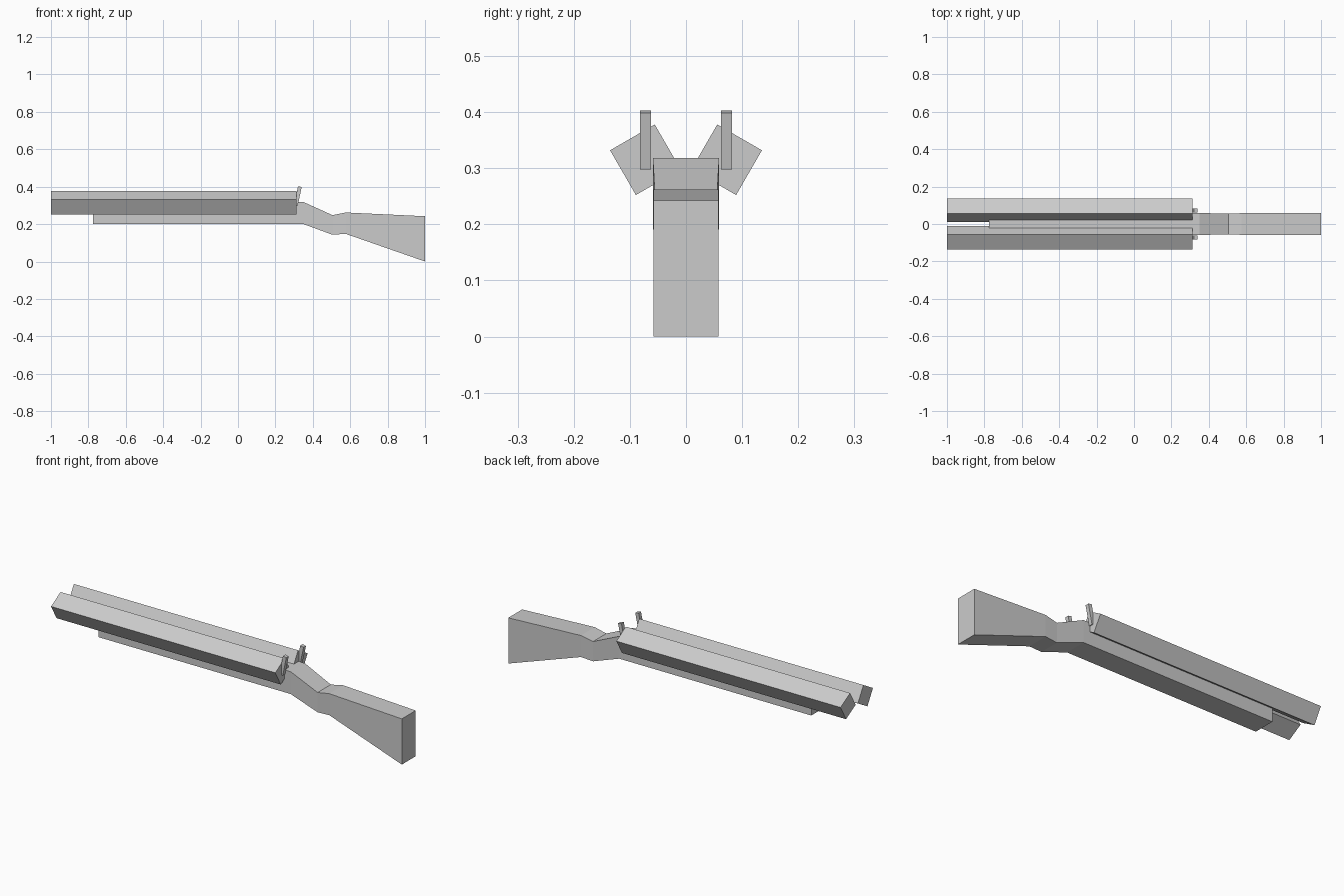
import bpy, bmesh, math
from mathutils import Matrix

if "Cube" in bpy.data.objects:
    bpy.data.objects.remove(bpy.data.objects["Cube"])

grey = bpy.data.materials.new("plain grey")
grey.diffuse_color = (0.6, 0.6, 0.6, 1)
grey.use_nodes = True
grey.node_tree.nodes["Principled BSDF"].inputs["Base Color"].default_value = grey.diffuse_color


def finish(bm, name):
    bmesh.ops.recalc_face_normals(bm, faces=bm.faces)
    mesh = bpy.data.meshes.new(name)
    bm.to_mesh(mesh)
    bm.free()
    mesh.materials.append(grey)
    obj = bpy.data.objects.new(name, mesh)
    bpy.context.collection.objects.link(obj)
    return obj


def box(name, centre, size, angle, axis):
    bm = bmesh.new()
    m = (Matrix.Translation(centre) @ Matrix.Rotation(angle, 4, axis)
         @ Matrix.Diagonal((*size, 1)))
    bmesh.ops.create_cube(bm, size=1, matrix=m)
    return finish(bm, name)


# Stock and fore-end: rectangular sections lofted along x
# (x, bottom z, top z, half width)
sections = [
    (-0.775, 0.20, 0.318, 0.059),
    (0.35, 0.20, 0.318, 0.059),
    (0.505, 0.143, 0.248, 0.055),
    (0.575, 0.148, 0.262, 0.058),
    (1.0, 0.0, 0.242, 0.058),
]
bm = bmesh.new()
rings = [[bm.verts.new((x, y, z)) for y, z in
          ((-w, lo), (w, lo), (w, hi), (-w, hi))]
         for x, lo, hi, w in sections]
for a, b in zip(rings, rings[1:]):
    for i in range(4):
        j = (i + 1) % 4
        bm.faces.new((a[i], a[j], b[j], b[i]))
bm.faces.new(rings[0])
bm.faces.new(rings[-1])
finish(bm, "stock")

# Paired square barrels and leaning hammers
for side, label in ((-1, "front"), (1, "back")):
    box(label + "_barrel", (-0.3435, side * 0.0725, 0.315),
        (1.313, 0.092, 0.092), -side * math.radians(30), 'X')
    box(label + "_hammer", (0.32, side * 0.072, 0.35),
        (0.02, 0.02, 0.103), math.radians(12), 'Y')
